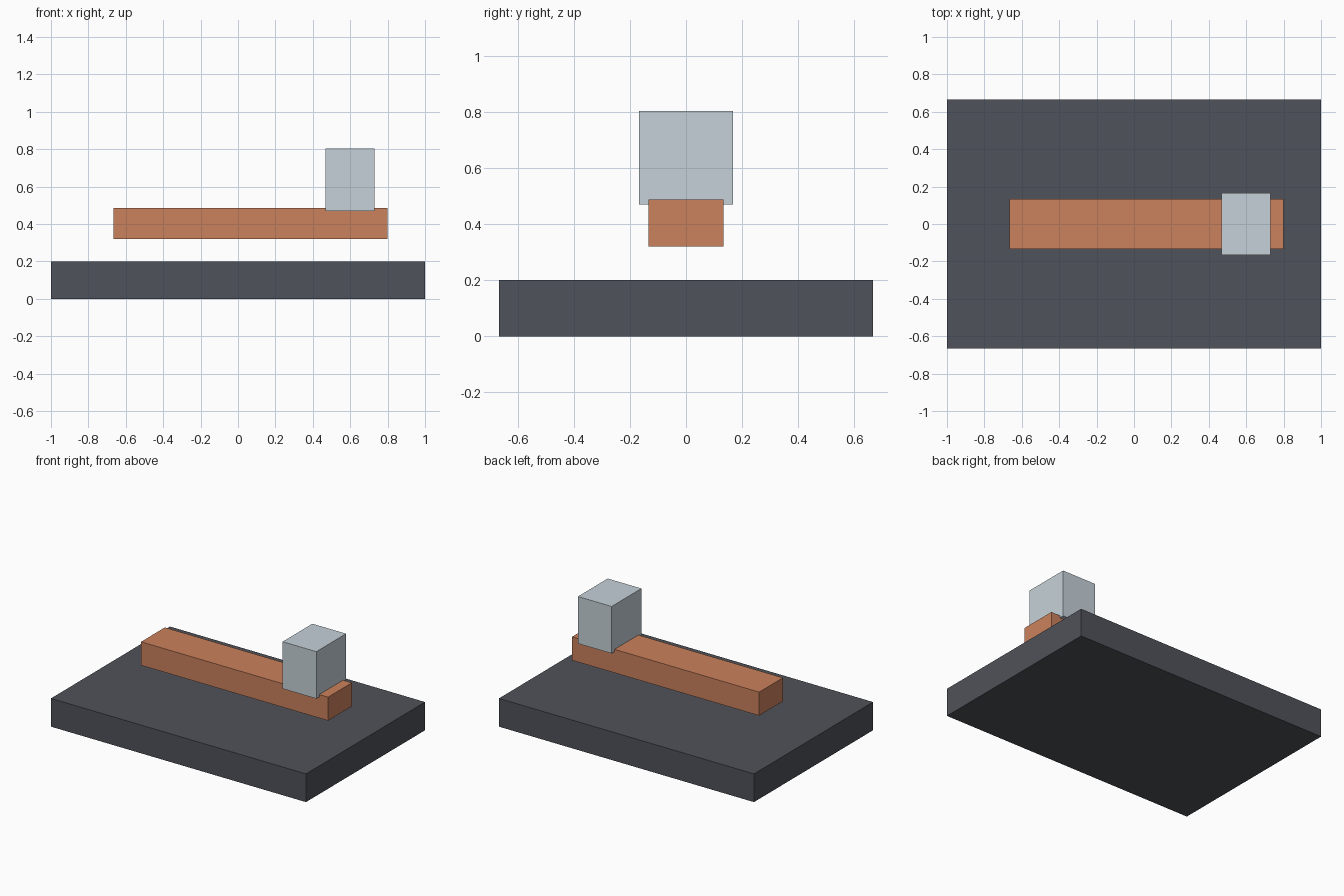
import bpy

if "Cube" in bpy.data.objects:
    bpy.data.objects.remove(bpy.data.objects["Cube"])


def material(name, rgb):
    mat = bpy.data.materials.new(name)
    mat.diffuse_color = (*rgb, 1.0)
    mat.use_nodes = True
    mat.node_tree.nodes["Principled BSDF"].inputs["Base Color"].default_value = mat.diffuse_color
    return mat


def box(name, x, y, z, mat):
    """Box spanning the given (min, max) ranges."""
    spans = (x, y, z)
    centre = [(a + b) / 2 for a, b in spans]
    bpy.ops.mesh.primitive_cube_add(size=1, location=centre)
    obj = bpy.context.object
    obj.name = name
    obj.scale = [b - a for a, b in spans]
    bpy.ops.object.transform_apply(location=False, rotation=False, scale=True)
    obj.data.materials.append(mat)
    return obj


dark = material("dark_grey", (0.078, 0.084, 0.1))
copper = material("copper", (0.6, 0.22, 0.107))
pale = material("pale_blue_grey", (0.56, 0.64, 0.69))

# Base slab
box("base_plate", (-1, 1), (-0.6667, 0.6667), (0, 0.2), dark)
# Long bar hovering above the slab
box("lever_bar", (-0.6667, 0.8), (-0.1333, 0.1333), (0.32, 0.4867), copper)
# Upright block sunk slightly into the bar's right end
box("end_block", (0.4667, 0.7307), (-0.1667, 0.1667), (0.47, 0.8033), pale)
